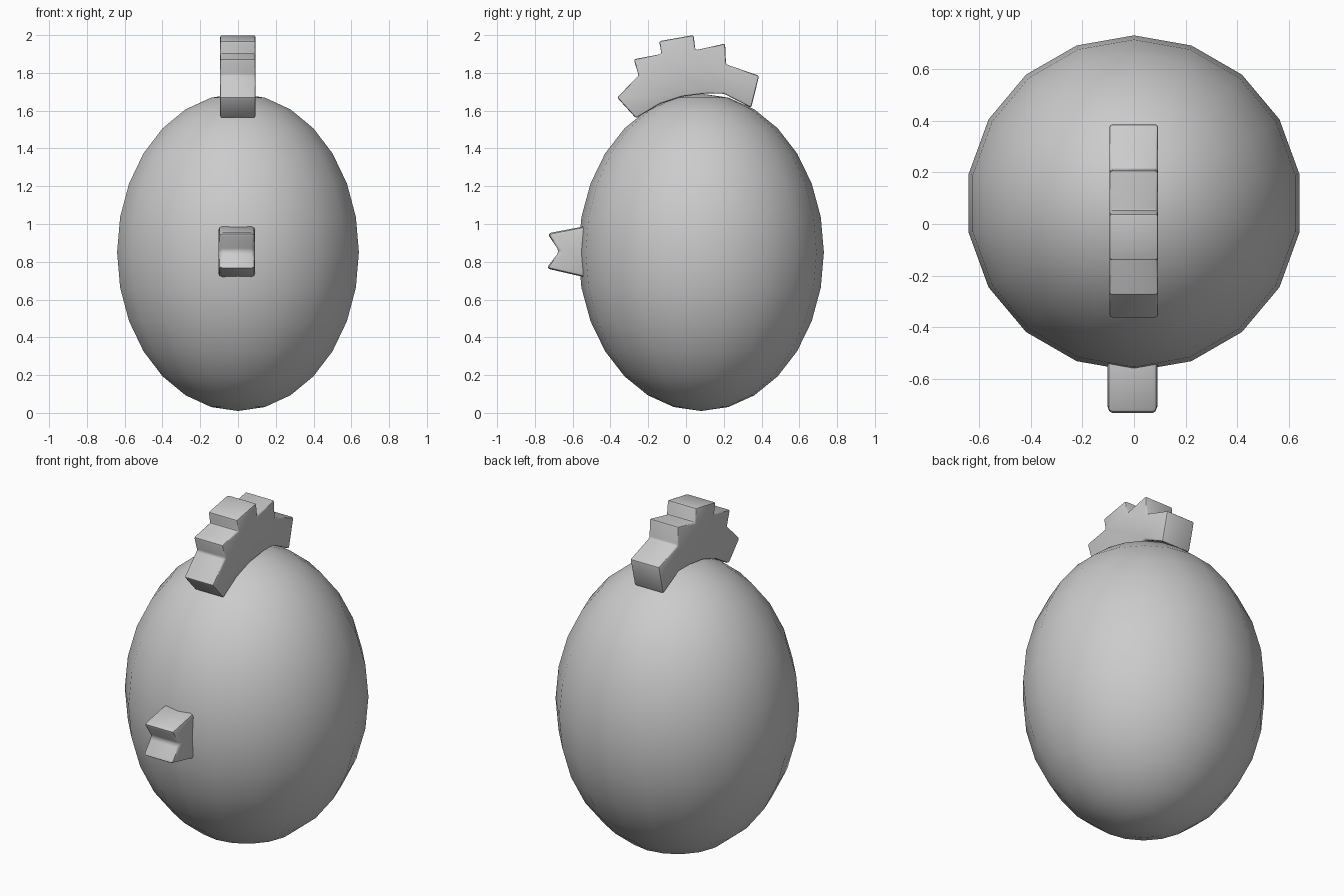
import bpy, bmesh
from mathutils import Matrix

if "Cube" in bpy.data.objects:
    bpy.data.objects.remove(bpy.data.objects["Cube"])


def add_object(name, bm, angle):
    mesh = bpy.data.meshes.new(name)
    bm.to_mesh(mesh)
    bm.free()
    obj = bpy.data.objects.new(name, mesh)
    bpy.context.collection.objects.link(obj)
    bpy.ops.object.select_all(action='DESELECT')
    obj.select_set(True)
    bpy.context.view_layer.objects.active = obj
    bpy.ops.object.shade_smooth_by_angle(angle=angle)
    return obj


def side_profile(name, points, x0, x1, bevel):
    """Extrude a (y, z) outline along x and soften its edges."""
    bm = bmesh.new()
    face = bm.faces.new([bm.verts.new((x0, y, z)) for y, z in points])
    ext = bmesh.ops.extrude_face_region(bm, geom=[face])
    verts = [g for g in ext["geom"] if isinstance(g, bmesh.types.BMVert)]
    bmesh.ops.translate(bm, verts=verts, vec=(x1 - x0, 0, 0))
    bmesh.ops.recalc_face_normals(bm, faces=bm.faces[:])
    bmesh.ops.bevel(bm, geom=bm.edges[:], offset=bevel, segments=2,
                    profile=0.5, affect='EDGES', clamp_overlap=True)
    return add_object(name, bm, 0.7)


# Egg-shaped body
bm = bmesh.new()
bmesh.ops.create_uvsphere(bm, u_segments=18, v_segments=14, radius=1)
bm.transform(Matrix.Translation((0, 0.08, 0.85)) @ Matrix.Diagonal((0.65, 0.65, 0.84, 1)))
add_object("body", bm, 1.0)

# Stepped comb arching over the top
side_profile("comb", [
    (-0.265, 1.56), (-0.14, 1.635), (-0.02, 1.675), (0.10, 1.69), (0.20, 1.69), (0.345, 1.615),
    (0.387, 1.785), (0.212, 1.845), (0.207, 1.955), (0.05, 1.92),
    (0.04, 2.0), (-0.142, 1.968), (-0.13, 1.90), (-0.277, 1.872),
    (-0.25, 1.785), (-0.365, 1.67)], -0.095, 0.093, 0.01)

# Open notched beak on the front
side_profile("beak", [
    (-0.50, 0.995), (-0.735, 0.95), (-0.67, 0.855),
    (-0.74, 0.765), (-0.50, 0.71)], -0.103, 0.091, 0.02)
